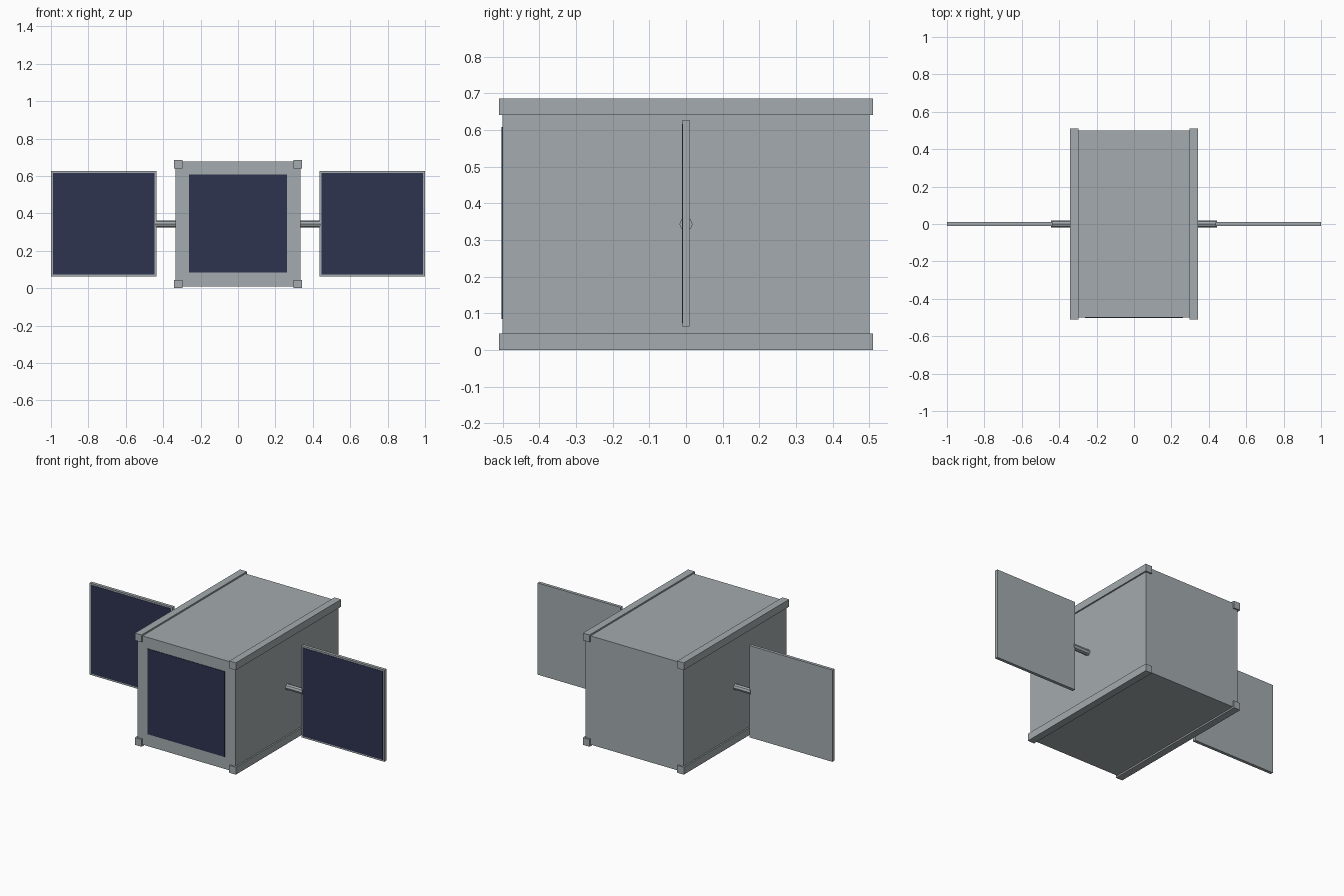
import bpy
import math

cube = bpy.data.objects.get("Cube")
if cube:
    bpy.data.objects.remove(cube, do_unlink=True)

MID = 0.343  # height of the model's centre


def make_material(name, rgb):
    mat = bpy.data.materials.new(name)
    mat.use_nodes = True
    mat.diffuse_color = (*rgb, 1)
    mat.node_tree.nodes["Principled BSDF"].inputs["Base Color"].default_value = (*rgb, 1)
    return mat


grey = make_material("metal_grey", (0.37, 0.41, 0.425))
navy = make_material("solar_navy", (0.026, 0.034, 0.08))


def box(name, centre, size, mat):
    bpy.ops.mesh.primitive_cube_add(size=1, location=centre)
    obj = bpy.context.object
    obj.name = name
    obj.scale = size
    bpy.ops.object.transform_apply(location=False, rotation=False, scale=True)
    obj.data.materials.append(mat)
    return obj


# Main body with a solar panel on the front
box("body", (0, 0, MID), (0.667, 1.0, 0.667), grey)
box("front_solar_cell", (0, -0.5, MID + 0.003), (0.524, 0.006, 0.524), navy)

for side, sx in (("left", 1), ("right", -1)):
    # Square rails along the long edges
    for level, sz in (("top", 1), ("bottom", -1)):
        box(f"{side}_{level}_rail", (sx * 0.32, 0, MID + sz * 0.3205),
            (0.045, 1.02, 0.045), grey)

    # Strut from the body to the wing
    bpy.ops.mesh.primitive_cylinder_add(
        vertices=8, radius=0.018, depth=0.13,
        location=(sx * 0.38, 0, MID), rotation=(0, math.pi / 2, 0))
    strut = bpy.context.object
    strut.name = f"{side}_strut"
    strut.data.materials.append(grey)

    # Wing panel with solar cells on its front
    wing_x = sx * 0.7185
    box(f"{side}_wing", (wing_x, 0, MID + 0.002), (0.563, 0.019, 0.563), grey)
    box(f"{side}_wing_solar_cell", (wing_x, -0.0095, MID + 0.002),
        (0.543, 0.004, 0.543), navy)
